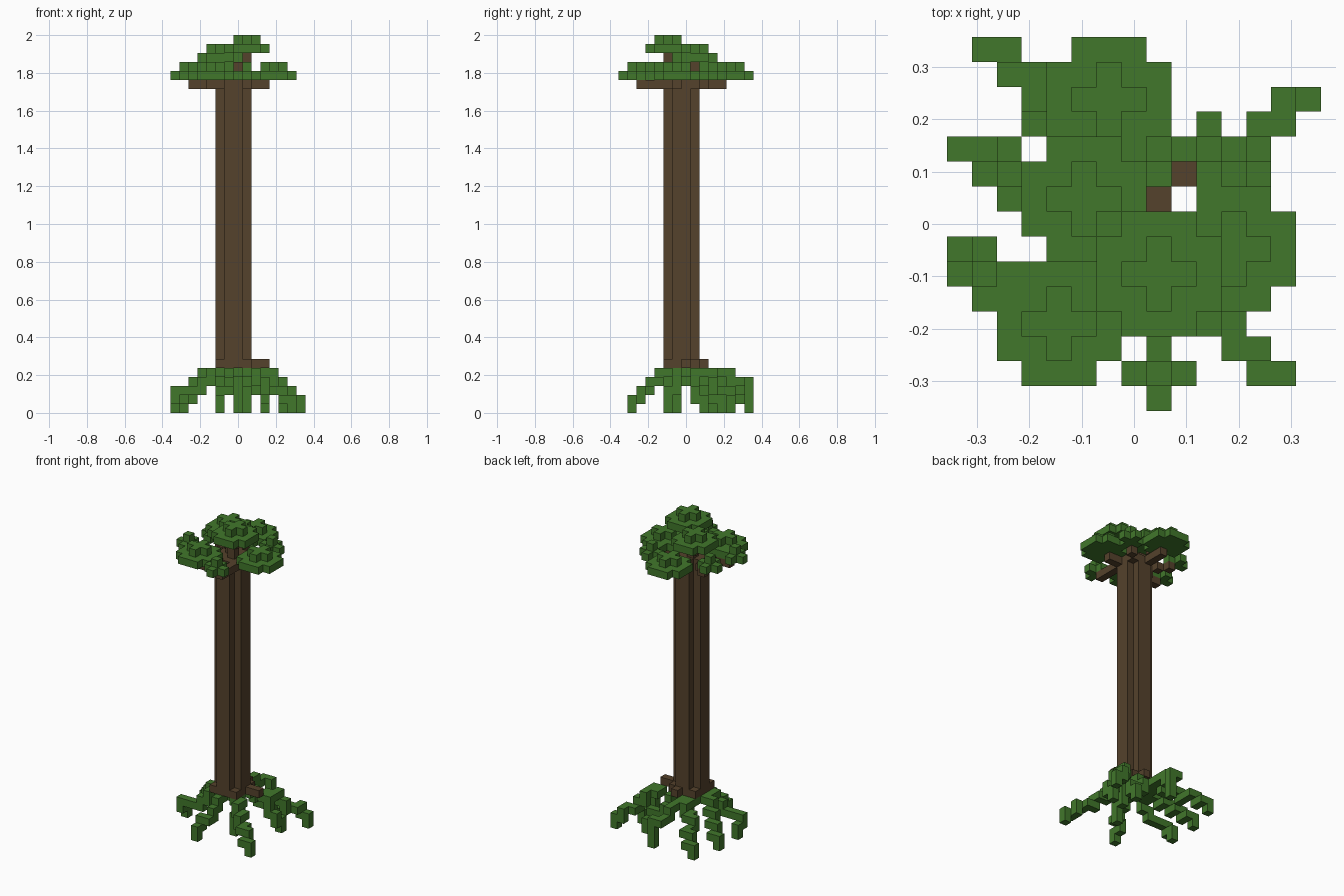
import bpy
import bmesh
from mathutils import Vector

if "Cube" in bpy.data.objects:
    bpy.data.objects.remove(bpy.data.objects["Cube"], do_unlink=True)

UNIT = 2 / 42  # edge of one block
CENTRE = 7     # grid column at the origin


def make_material(name, colour):
    mat = bpy.data.materials.new(name)
    mat.use_nodes = True
    mat.diffuse_color = (*colour, 1)
    bsdf = mat.node_tree.nodes["Principled BSDF"]
    bsdf.inputs["Base Color"].default_value = (*colour, 1)
    bsdf.inputs["Roughness"].default_value = 0.9
    return mat


bark = make_material("bark_brown", (0.09, 0.054, 0.025))
leaf = make_material("leaf_green", (0.053, 0.185, 0.024))


def build_blocks(name, cells, material):
    """Make one mesh from a set of grid blocks, keeping only the outer faces."""
    cells = set(cells)
    bm = bmesh.new()
    corners = {}

    def corner(point):
        key = tuple(round(c * 2) for c in point)
        if key not in corners:
            x, y, z = point
            corners[key] = bm.verts.new(
                ((x - CENTRE) * UNIT, (y - CENTRE) * UNIT, (z + 0.5) * UNIT))
        return corners[key]

    for cell in sorted(cells):
        for axis in range(3):
            for sign in (-1, 1):
                normal = Vector((0, 0, 0))
                normal[axis] = sign
                if tuple(int(c) for c in Vector(cell) + normal) in cells:
                    continue
                u, v = Vector((0, 0, 0)), Vector((0, 0, 0))
                u[(axis + 1) % 3] = 0.5
                v[(axis + 2) % 3] = 0.5 * sign
                mid = Vector(cell) + normal / 2
                bm.faces.new([corner(mid + a * u + b * v) for a, b in
                              ((-1, -1), (1, -1), (1, 1), (-1, 1))])
    mesh = bpy.data.meshes.new(name)
    bm.to_mesh(mesh)
    bm.free()
    mesh.materials.append(material)
    obj = bpy.data.objects.new(name, mesh)
    bpy.context.collection.objects.link(obj)
    return obj


def walk(points):
    """Grid cells stepped one side at a time through the given points."""
    x, y = points[0]
    path = [(x, y)]
    for tx, ty in points[1:]:
        while (x, y) != (tx, ty):
            if abs(ty - y) >= abs(tx - x):
                y += 1 if ty > y else -1
            else:
                x += 1 if tx > x else -1
            path.append((x, y))
    return path


def disc(cx, cy, z, radius):
    """Square of blocks without its four corners."""
    span = range(-radius, radius + 1)
    return {(cx + a, cy + b, z) for a in span for b in span
            if abs(a) + abs(b) < 2 * radius}


# Trunk: a four-wide column without corners, standing on a full square base
base, top = 5, 36
side = range(5, 9)
square = [(x, y) for x in side for y in side]
trunk = {(x, y, z) for x, y in square for z in range(base, top + 1)
         if z == base or not (x in (5, 8) and y in (5, 8))}
trunk |= {(9, 7, base), (10, 7, base), (7, 9, base)}
build_blocks("trunk", trunk, bark)

# Branches: level arms under the low clumps, two risers under the high ones
arms = {
    "left": walk([(9, 6), (10, 6)]),
    "back": walk([(6, 9), (6, 11)]),
    "back_left": [(8, 8), (9, 9)],
    "back_right": [(4, 8), (3, 9)],
    "front": walk([(8, 5), (8, 2)]),
    "front_right": walk([(5, 4), (4, 3)]),
    "right": walk([(4, 6), (3, 5), (2, 5)]),
}
for name, path in arms.items():
    build_blocks("branch_" + name, {(x, y, top) for x, y in path}, bark)
build_blocks("riser_front", {(7, 6, top + 1), (7, 6, top + 2), (8, 5, top + 3)}, bark)
build_blocks("riser_back", {(6, 7, top + 1), (5, 8, top + 2)}, bark)

# Leaf clumps: a wide layer with a smaller one on top
clumps = {
    "top": (8, 5, 40, 2),
    "upper": (5, 8, 39, 2),
    "left": (11, 6, 37, 2),
    "back": (6, 12, 37, 2),
    "front_right": (4, 3, 37, 2),
    "front_small": (8, 1, 37, 1),
    "right_small": (1, 5, 37, 1),
    "back_right_small": (2, 9, 37, 1),
    "back_left_small": (10, 10, 37, 1),
}
for name, (x, y, z, radius) in clumps.items():
    upper = disc(x, y, z + 1, 1) if radius > 1 else {(x, y, z + 1)}
    build_blocks("leaves_" + name, disc(x, y, z, radius) | upper, leaf)

# Roots: stepped paths from under the trunk, each ending in a leg of given height
roots = {
    "back_right": (1, [(5, 8), (3, 11), (1, 14)]),
    "right_rear": (1, [(5, 7), (2, 8), (0, 10)]),
    "right": (1, [(5, 6), (3, 5), (0, 5), (0, 6)]),
    "front": (1, [(6, 5), (5, 2), (5, 1)]),
    "front_short": (2, [(7, 6), (8, 6), (8, 5)]),
    "front_left": (1, [(8, 5), (11, 3), (13, 1)]),
    "back_left": (1, [(10, 9), (11, 9), (12, 10), (14, 12)]),
    "back_short": (1, [(8, 8), (8, 10), (10, 10), (10, 11)]),
    "back": (3, [(6, 8), (7, 14)]),
    "left": (1, [(10, 8), (12, 8), (12, 9)]),
}
filled = set()
for name, (leg, points) in roots.items():
    path = walk(points)
    cells, previous = set(), base - 1
    for step, (x, y) in enumerate(path[:-1]):
        z = round(base - 1 - (base - 1 - leg) * step / (len(path) - 2))
        cells |= {(x, y, level) for level in range(z, previous + 1)}
        previous = z
    cells |= {(*path[-1], level) for level in range(leg + 1)}
    build_blocks("root_" + name, cells - filled, leaf)
    filled |= cells
